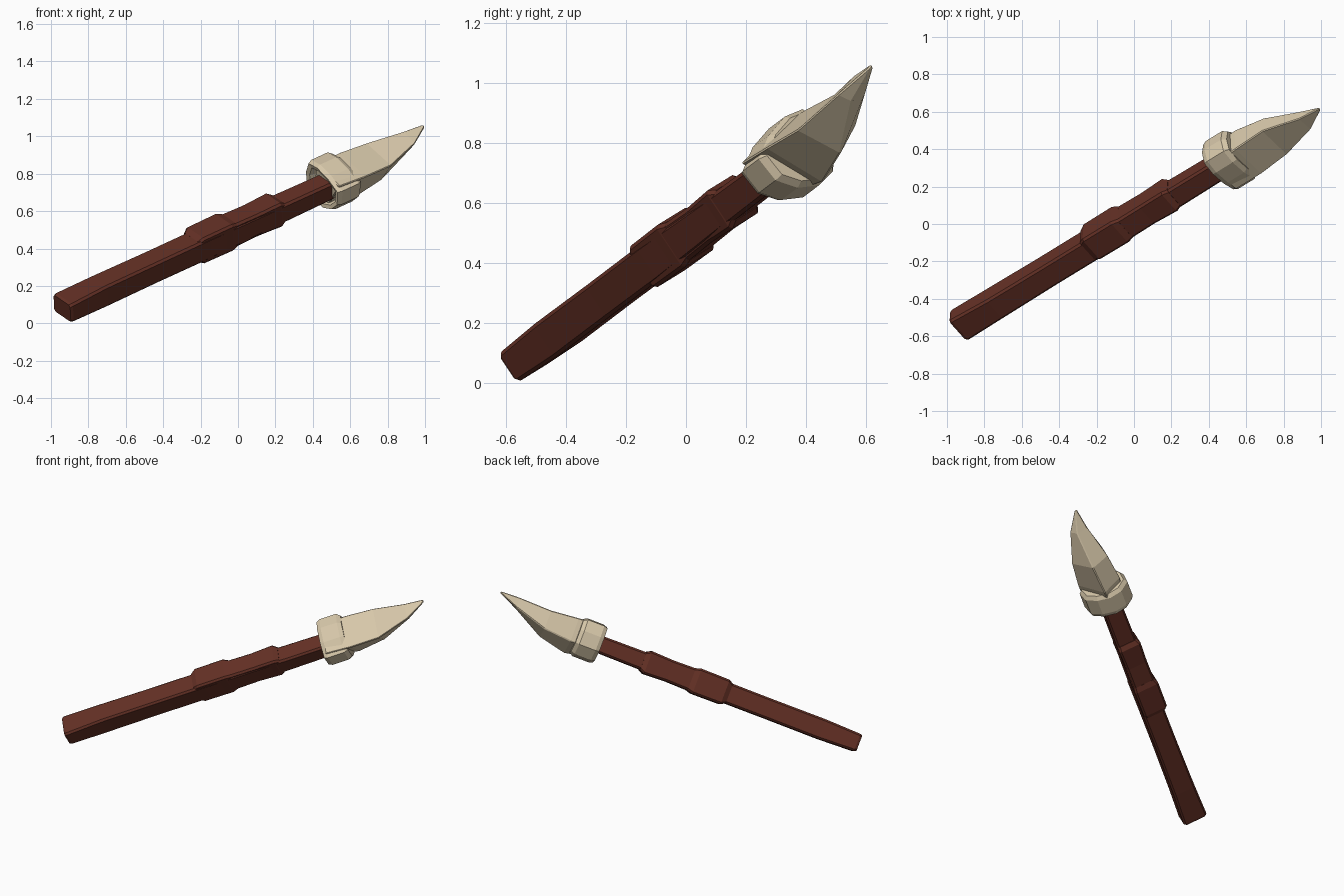
import bpy, bmesh
from mathutils import Vector

if "Cube" in bpy.data.objects:
    bpy.data.objects.remove(bpy.data.objects["Cube"])

# Tilted frame: U runs along the weapon, V and W span its cross-section
BASE = Vector((-0.94, -0.545, 0.08))
U = Vector((0.794, 0.486, 0.365)).normalized()
V = Vector((0.606, -0.679, -0.418))
V = (V - U * V.dot(U)).normalized()
W = V.cross(U).normalized()


def material(name, rgb):
    m = bpy.data.materials.new(name)
    m.diffuse_color = (*rgb, 1)
    m.use_nodes = True
    m.node_tree.nodes["Principled BSDF"].inputs["Base Color"].default_value = m.diffuse_color
    return m


wood = material("dark red wood", (0.125, 0.029, 0.018))
bone = material("pale bone", (0.68, 0.575, 0.40))


def loft(name, sections, mat, bevel=0):
    """Skin closed cross-sections, each (t, [(v, w), ...]), and cap the ends."""
    bm = bmesh.new()
    loops = [[bm.verts.new(BASE + U * t + V * v + W * w) for v, w in pts]
             for t, pts in sections]
    n = len(loops[0])
    for a, b in zip(loops, loops[1:]):
        for i in range(n):
            j = (i + 1) % n
            bm.faces.new((a[i], a[j], b[j], b[i]))
    bm.faces.new(loops[0][::-1])
    bm.faces.new(loops[-1])
    bmesh.ops.recalc_face_normals(bm, faces=bm.faces)
    mesh = bpy.data.meshes.new(name)
    bm.to_mesh(mesh)
    bm.free()
    mesh.materials.append(mat)
    ob = bpy.data.objects.new(name, mesh)
    bpy.context.collection.objects.link(ob)
    if bevel:
        mod = ob.modifiers.new("worn edges", 'BEVEL')
        mod.width = bevel
        mod.segments = 1
        mod.limit_method = 'ANGLE'
        mod.angle_limit = 0.6
    return ob


def bar(a, b, dv=0.0, dw=0.0):
    """Rectangular section with chamfered corners."""
    c = 0.012
    return [(dv + v, dw + w) for v, w in (
        (a - c, b), (a, b - c), (a, c - b), (a - c, -b),
        (c - a, -b), (-a, c - b), (-a, b - c), (c - a, b))]


def scaled(pts, s):
    return [(v * s, w * s) for v, w in pts]


# Square wooden handle
loft("handle", [(0.0, bar(0.073, 0.052)), (0.015, bar(0.079, 0.058)),
                (0.25, bar(0.072, 0.066)), (0.6, bar(0.069, 0.065)),
                (0.95, bar(0.069, 0.066)), (1.4, bar(0.064, 0.058)),
                (1.82, bar(0.061, 0.054))], wood)

# Thick grip band, then the longer, thinner sleeve above it
loft("grip_band", [(0.88, bar(0.068, 0.066, -0.008)),
                   (0.91, bar(0.079, 0.082, -0.012)),
                   (1.10, bar(0.080, 0.084, -0.012)),
                   (1.135, bar(0.070, 0.074, -0.008))], wood)
loft("upper_sleeve", [(1.10, bar(0.070, 0.074, -0.008)),
                      (1.28, bar(0.069, 0.070, -0.008)),
                      (1.43, bar(0.073, 0.076, -0.008)),
                      (1.46, bar(0.062, 0.060, -0.004))], wood)

# Faceted bone collar with a recessed socket at the back
rim = [(-0.12, 0.115), (-0.04, 0.125), (0.06, 0.10), (0.15, 0.05),
       (0.14, -0.04), (0.08, -0.10), (0.0, -0.13), (-0.08, -0.115),
       (-0.145, -0.05), (-0.15, 0.04)]
loft("collar", [(1.80, scaled(rim, 0.68)), (1.755, scaled(rim, 0.76)),
                (1.75, scaled(rim, 0.93)), (1.775, rim),
                (1.885, rim), (1.91, scaled(rim, 0.88))], bone)

# Four-sided blade, curving up to the point
loft("blade", [
    (1.77, [(-0.07, 0.115), (0.135, 0.075), (0.02, -0.10), (-0.10, -0.04)]),
    (1.94, [(-0.09, 0.105), (0.14, 0.065), (0.022, -0.131), (-0.11, -0.05)]),
    (2.12, [(-0.09, 0.088), (0.128, 0.052), (0.03, -0.09), (-0.09, -0.035)]),
    (2.33, [(-0.04, 0.095), (0.065, 0.070), (0.03, 0.025), (-0.045, 0.03)]),
    (2.455, [(-0.028, 0.092), (-0.012, 0.085), (-0.016, 0.076), (-0.03, 0.08)]),
], bone, bevel=0.008)
